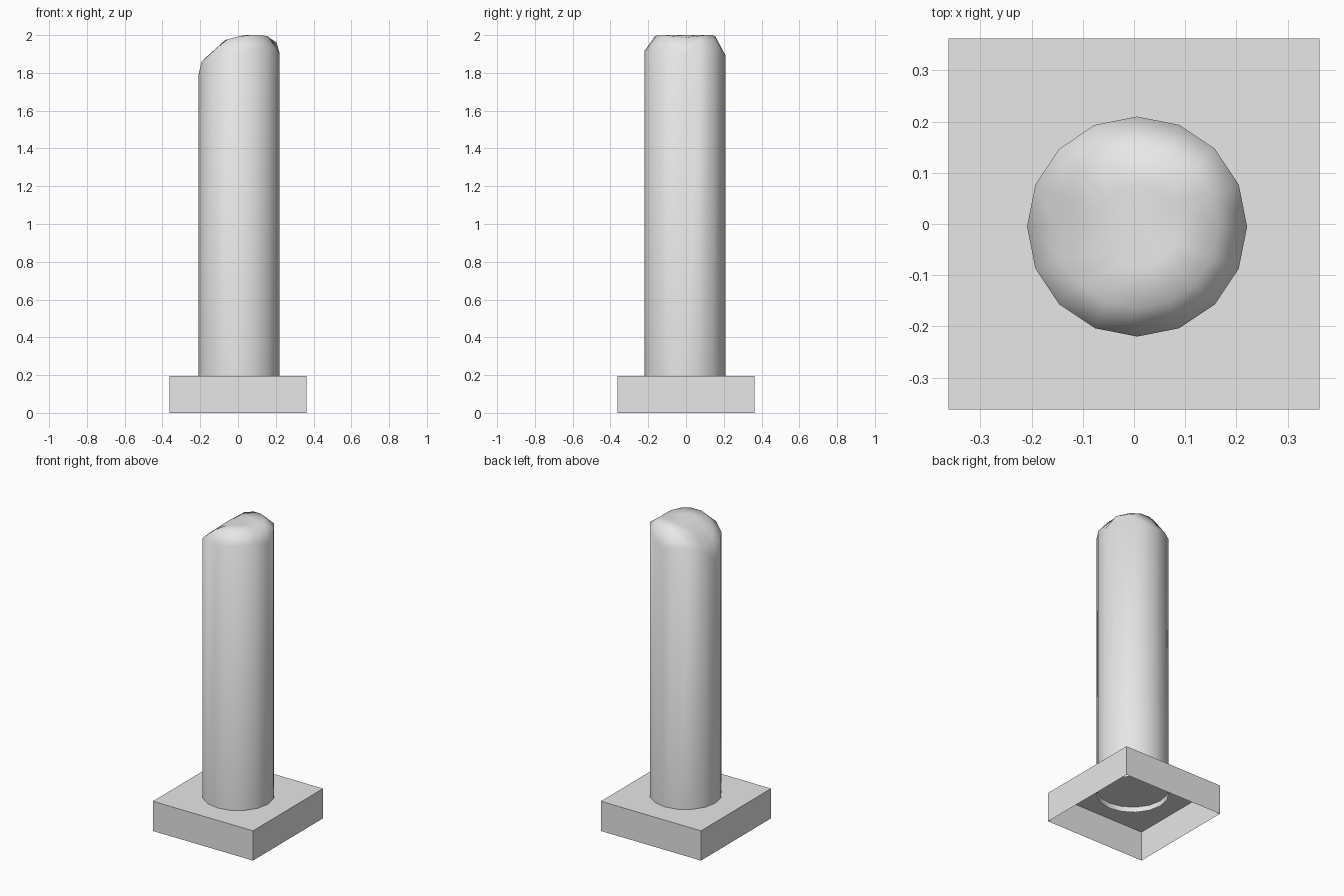
import bpy, bmesh, math

cube = bpy.data.objects.get("Cube")
if cube:
    bpy.data.objects.remove(cube, do_unlink=True)

stone = bpy.data.materials.new("light grey stone")
stone.use_nodes = True
grey = (0.8, 0.8, 0.8, 1)
stone.diffuse_color = grey
stone.node_tree.nodes["Principled BSDF"].inputs["Base Color"].default_value = grey


def add_object(name, bm, smooth):
    mesh = bpy.data.meshes.new(name)
    for face in bm.faces:
        face.smooth = smooth
    bm.to_mesh(mesh)
    bm.free()
    mesh.materials.append(stone)
    obj = bpy.data.objects.new(name, mesh)
    bpy.context.collection.objects.link(obj)
    return obj


# Square plinth: a thin shell, open underneath
WIDTH, HEIGHT = 0.725, 0.195
bm = bmesh.new()
bmesh.ops.create_cube(bm, size=1)
for v in bm.verts:
    v.co.x *= WIDTH
    v.co.y *= WIDTH
    v.co.z = (v.co.z + 0.5) * HEIGHT
bottom = [f for f in bm.faces if f.normal.z < -0.5]
bmesh.ops.delete(bm, geom=bottom, context='FACES_ONLY')
add_object("plinth", bm, False)

# Broken column: sixteen sides, open below, with a chipped uneven top
SIDES = 16
CENTRE_X, CENTRE_Y = 0.006, -0.005
rim_heights = [1.90, 1.96, 1.96, 1.91, 1.89, 1.90, 1.90, 1.86,
               1.79, 1.86, 1.90, 1.93, 1.915, 1.925, 1.93, 1.93]


def break_height(x):
    """Height of the worn top: flat, falling away to one side."""
    return min(2.0, 2.035 + 0.9 * x, 1.992 + 0.26 * x, 2.09 - 0.62 * x)


def ring(bm, radius, height):
    verts = []
    for i in range(SIDES):
        a = math.tau * i / SIDES
        x = CENTRE_X + radius * math.cos(a)
        y = CENTRE_Y + radius * math.sin(a)
        verts.append(bm.verts.new((x, y, height(i, x))))
    return verts


bm = bmesh.new()
rings = [
    ring(bm, 0.215, lambda i, x: 0.16),
    ring(bm, 0.215, lambda i, x: rim_heights[i]),
    ring(bm, 0.16, lambda i, x: break_height(x)),
    ring(bm, 0.08, lambda i, x: break_height(x)),
]
for low, high in zip(rings, rings[1:]):
    for i in range(SIDES):
        j = (i + 1) % SIDES
        bm.faces.new((low[i], low[j], high[j], high[i]))
tip = bm.verts.new((CENTRE_X, CENTRE_Y, break_height(CENTRE_X)))
for i in range(SIDES):
    bm.faces.new((rings[-1][i], rings[-1][(i + 1) % SIDES], tip))
add_object("broken_column", bm, True)
